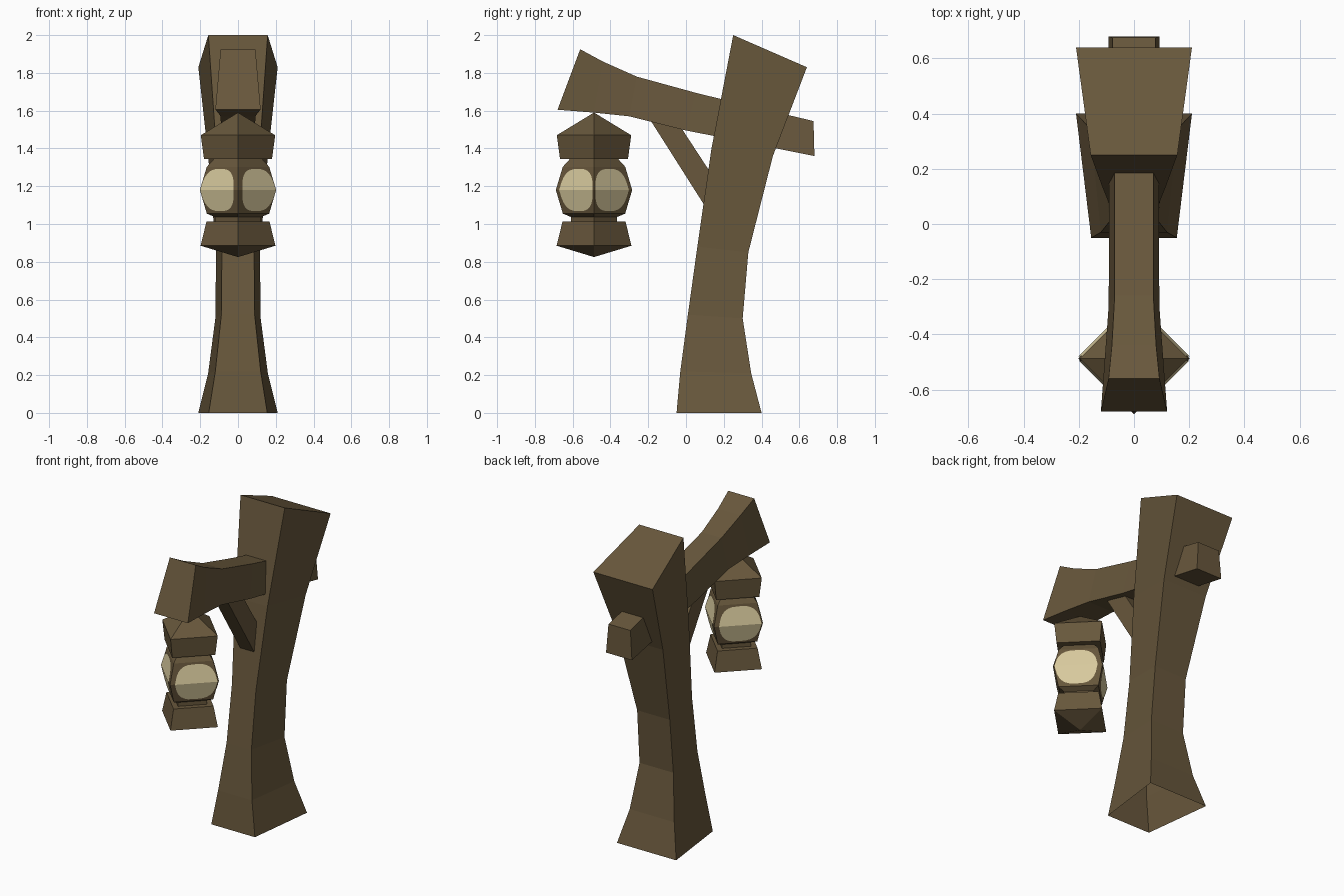
import bpy, bmesh, math

if "Cube" in bpy.data.objects:
    bpy.data.objects.remove(bpy.data.objects["Cube"])

def material(name, rgb):
    m = bpy.data.materials.new(name)
    m.diffuse_color = (*rgb, 1)
    m.use_nodes = True
    m.node_tree.nodes["Principled BSDF"].inputs["Base Color"].default_value = m.diffuse_color
    return m

wood = material("dark wood", (0.138, 0.096, 0.045))
glow = material("pale glass", (0.70, 0.60, 0.345))

def loft(name, rings, mat, start=True, end=True):
    """Skin a list of equally long point rings; a ring of one point is a tip."""
    bm = bmesh.new()
    vs = [[bm.verts.new(p) for p in ring] for ring in rings]
    n = max(len(r) for r in vs)
    for a, b in zip(vs, vs[1:]):
        for i in range(n):
            j = (i + 1) % n
            if len(a) == 1:
                bm.faces.new((a[0], b[i], b[j]))
            elif len(b) == 1:
                bm.faces.new((a[i], a[j], b[0]))
            else:
                bm.faces.new((a[i], a[j], b[j], b[i]))
    if start and len(vs[0]) > 2:
        bm.faces.new(vs[0])
    if end and len(vs[-1]) > 2:
        bm.faces.new(vs[-1])
    bmesh.ops.recalc_face_normals(bm, faces=bm.faces)
    me = bpy.data.meshes.new(name)
    bm.to_mesh(me)
    bm.free()
    me.materials.append(mat)
    ob = bpy.data.objects.new(name, me)
    bpy.context.collection.objects.link(ob)
    return ob

def bar_ring(a, za, wa, b, zb, wb):
    """Section mirrored in x: edge at (a, za) half-width wa, edge at (b, zb) half-width wb."""
    return [(-wa, a, za), (wa, a, za), (wb, b, zb), (-wb, b, zb)]

# Leaning post: front edge and back edge of each section, open underneath
post = [(-0.05, 0.00, 0.155, 0.40, 0.00, 0.21),
        (-0.03, 0.22, 0.12, 0.345, 0.21, 0.158),
        (0.01, 0.52, 0.088, 0.30, 0.50, 0.12),
        (0.06, 0.88, 0.085, 0.33, 0.85, 0.116),
        (0.135, 1.40, 0.115, 0.46, 1.36, 0.158),
        (0.25, 2.00, 0.157, 0.64, 1.83, 0.21)]
loft("post", [bar_ring(*p) for p in post], wood, start=False)

# Curved beam through the post: top edge and bottom edge of each section
beam = [(-0.56, 1.925, 0.092, -0.68, 1.605, 0.12),
        (-0.44, 1.86, 0.08, -0.49, 1.59, 0.106),
        (-0.26, 1.78, 0.07, -0.30, 1.57, 0.092),
        (0.05, 1.695, 0.07, 0.00, 1.495, 0.09),
        (0.20, 1.658, 0.07, 0.18, 1.46, 0.09),
        (0.675, 1.545, 0.078, 0.68, 1.36, 0.092)]
loft("beam", [bar_ring(*p) for p in beam], wood)

# Diagonal brace, its ends buried in beam and post
loft("brace", [bar_ring(-0.23, 1.615, 0.05, -0.075, 1.585, 0.05),
               bar_ring(0.135, 1.04, 0.05, 0.19, 1.18, 0.05)], wood)

# Lantern: square sections turned on their corner
CY = -0.487
def diamond(r, z):
    if r == 0:
        return [(0, CY, z)]
    return [(r, CY, z), (0, CY + r, z), (-r, CY, z), (0, CY - r, z)]

def lantern_part(name, profile):
    loft(name, [diamond(r, z) for r, z in profile], wood)

lantern_part("lantern_roof", [(0, 1.59), (0.197, 1.47), (0.18, 1.345)])
lantern_part("lantern_body", [(0.125, 1.347), (0.165, 1.303), (0.202, 1.18),
                              (0.165, 1.055), (0.122, 1.037), (0.122, 1.008)])
lantern_part("lantern_base", [(0.167, 1.012), (0.198, 0.885), (0, 0.825)])

# Rounded panes lying on the four bulging sides, creased at the ridge
def pane_point(t, sx, sy, off):
    c, s = math.cos(t), math.sin(t)
    u = 0.54 + 0.44 * math.copysign(abs(c) ** 0.65, c)
    z = 1.18 + 0.112 * math.copysign(abs(s) ** 0.65, s)
    r = 0.202 - 0.037 * abs(z - 1.18) / 0.124
    return (sx * (r * u + off), CY + sy * (r * (1 - u) + off), z)

N = 12
for sx in (1, -1):
    for sy in (1, -1):
        bm = bmesh.new()
        for half in (0, math.pi):
            ts = [half + math.pi * i / N for i in range(N + 1)]
            f = bm.faces.new([bm.verts.new(pane_point(t, sx, sy, 0.003)) for t in ts])
            f.normal_update()
            if f.normal.x * sx < 0:
                f.normal_flip()
        bmesh.ops.remove_doubles(bm, verts=bm.verts, dist=0.0005)
        name = "pane_" + ("back" if sy > 0 else "front") + ("_right" if sx > 0 else "_left")
        me = bpy.data.meshes.new(name)
        bm.to_mesh(me)
        bm.free()
        me.materials.append(glow)
        bpy.context.collection.objects.link(bpy.data.objects.new(name, me))
